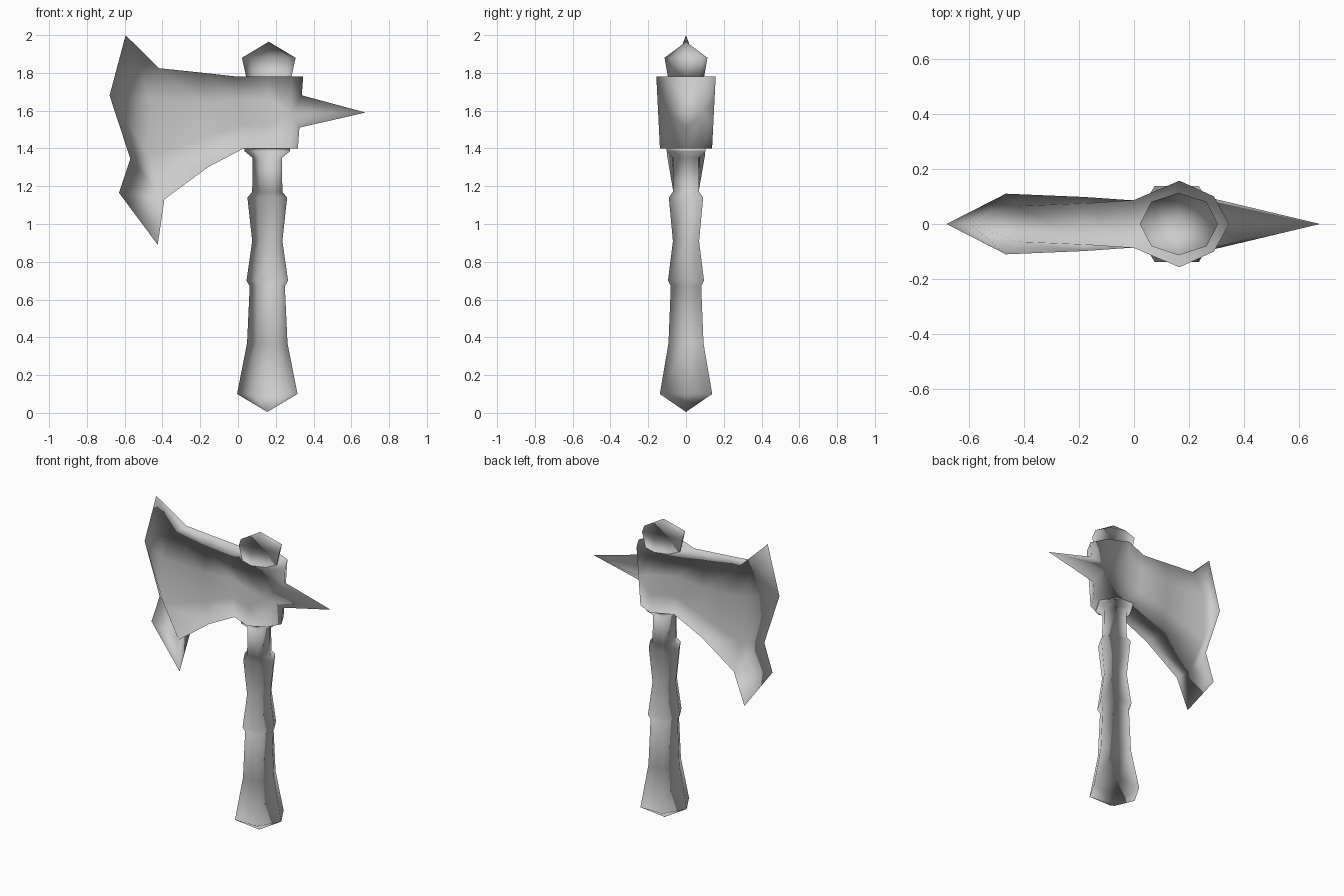
import bpy, bmesh, math

if "Cube" in bpy.data.objects:
    bpy.data.objects.remove(bpy.data.objects["Cube"], do_unlink=True)

grey = bpy.data.materials.new("plain_grey")
grey.use_nodes = True
colour = (0.6, 0.6, 0.6, 1)
grey.diffuse_color = colour
grey.node_tree.nodes["Principled BSDF"].inputs["Base Color"].default_value = colour


def finish(name, bm):
    """Weld and shade smooth, with the shading normals mirrored front to back."""
    bmesh.ops.remove_doubles(bm, verts=bm.verts[:], dist=0.0005)
    bmesh.ops.recalc_face_normals(bm, faces=bm.faces[:])
    for f in bm.faces:
        f.smooth = True
    mesh = bpy.data.meshes.new(name)
    bm.to_mesh(mesh)
    bm.free()
    mesh.materials.append(grey)
    normals = [flip(v.normal) for v in mesh.vertices]
    mesh.normals_split_custom_set_from_vertices(normals)
    bpy.context.collection.objects.link(bpy.data.objects.new(name, mesh))


def flip(p, side=-1):
    return (p[0], p[1] * side, p[2])


def lathe(name, profile, cx, sides, depth=1):
    """Closed faceted column from rows of (z, radius)."""
    bm = bmesh.new()
    rings = []
    for z, r in profile:
        if r == 0:
            rings.append([bm.verts.new((cx, 0, z))] * sides)
            continue
        rings.append([bm.verts.new((cx + r * math.cos(math.tau * i / sides),
                                    depth * r * math.sin(math.tau * i / sides), z))
                      for i in range(sides)])
    for a, b in zip(rings, rings[1:]):
        for i in range(sides):
            j = (i + 1) % sides
            bm.faces.new(list(dict.fromkeys((a[i], a[j], b[j], b[i]))))
    for ring in (rings[0], rings[-1]):
        if len(set(ring)) > 1:
            bm.faces.new(ring)
    finish(name, bm)


# Six-sided handle with pommel, grip bands and a flared neck
lathe("handle", [(0.005, 0), (0.1, 0.16), (0.37, 0.107), (0.67, 0.093), (0.7, 0.11),
                 (0.91, 0.08), (1.14, 0.105), (1.17, 0.08), (1.35, 0.077),
                 (1.385, 0.12), (1.4, 0.12)], 0.155, 6)

# Pointed cap above the head
lathe("top_cap", [(1.78, 0.12), (1.88, 0.142), (1.965, 0)], 0.163, 8, 0.8)

# Axe head: columns of (x, half thickness, z) running from blade to collar back
ridge = [(-0.42, 0.065, 1.825), (-0.465, 0.11, 1.66), (-0.47, 0.1, 1.36), (-0.39, 0.06, 1.13)]
middle = [(-0.18, 0.075, 1.8), (-0.18, 0.098, 1.64), (-0.17, 0.093, 1.46), (-0.16, 0.07, 1.3)]
edge = [(-0.595, 0, 2), (-0.68, 0, 1.68), (-0.57, 0, 1.345), (-0.63, 0, 1.165), (-0.425, 0, 0.89)]
spike_tip = (0.675, 0, 1.59)


def collar_column(top, bottom, steps=(0, 0.33, 0.67, 1)):
    return [tuple(a + (b - a) * t for a, b in zip(top, bottom)) for t in steps]


columns = [ridge, middle,
           collar_column((0, 0.087, 1.78), (0.03, 0.08, 1.4)),
           collar_column((0.165, 0.157, 1.78), (0.165, 0.138, 1.4)),
           collar_column((0.29, 0.1, 1.78), (0.27, 0.088, 1.4), (0, 0.5, 0.5, 1)),
           collar_column((0.345, 0, 1.78), (0.317, 0, 1.4), (0, 0.26, 0.71, 1))]
bm = bmesh.new()


def face(*points):
    bm.faces.new([bm.verts.new(p) for p in dict.fromkeys(points)])


for side in (1, -1):
    def sided(*points):
        face(*[flip(p, side) for p in points])

    # Flat flanks and collar walls, left open where the spike grows out
    for a, b in zip(columns, columns[1:]):
        for i in range(3):
            if b is not columns[-1] or i != 1:
                sided(a[i], b[i], b[i + 1], a[i + 1])
    # Rear spike
    root, back = columns[-2][1], columns[-1]
    sided(root, back[1], spike_tip)
    sided(root, spike_tip, back[2])
    # Bevel down to the cutting edge
    for i in range(3):
        sided(edge[i], edge[i + 1], ridge[i + 1], ridge[i])
    sided(edge[3], edge[4], ridge[3])
# Top and bottom of blade and collar
for row, tip in ((0, edge[0]), (3, edge[4])):
    face(tip, ridge[row], flip(ridge[row]))
    for a, b in zip(columns[:2], columns[1:3]):
        face(a[row], b[row], flip(b[row]), flip(a[row]))
    rim = [c[row] for c in columns[2:]]
    face(*rim, *[flip(p) for p in reversed(rim[:-1])])
finish("axe_head", bm)
